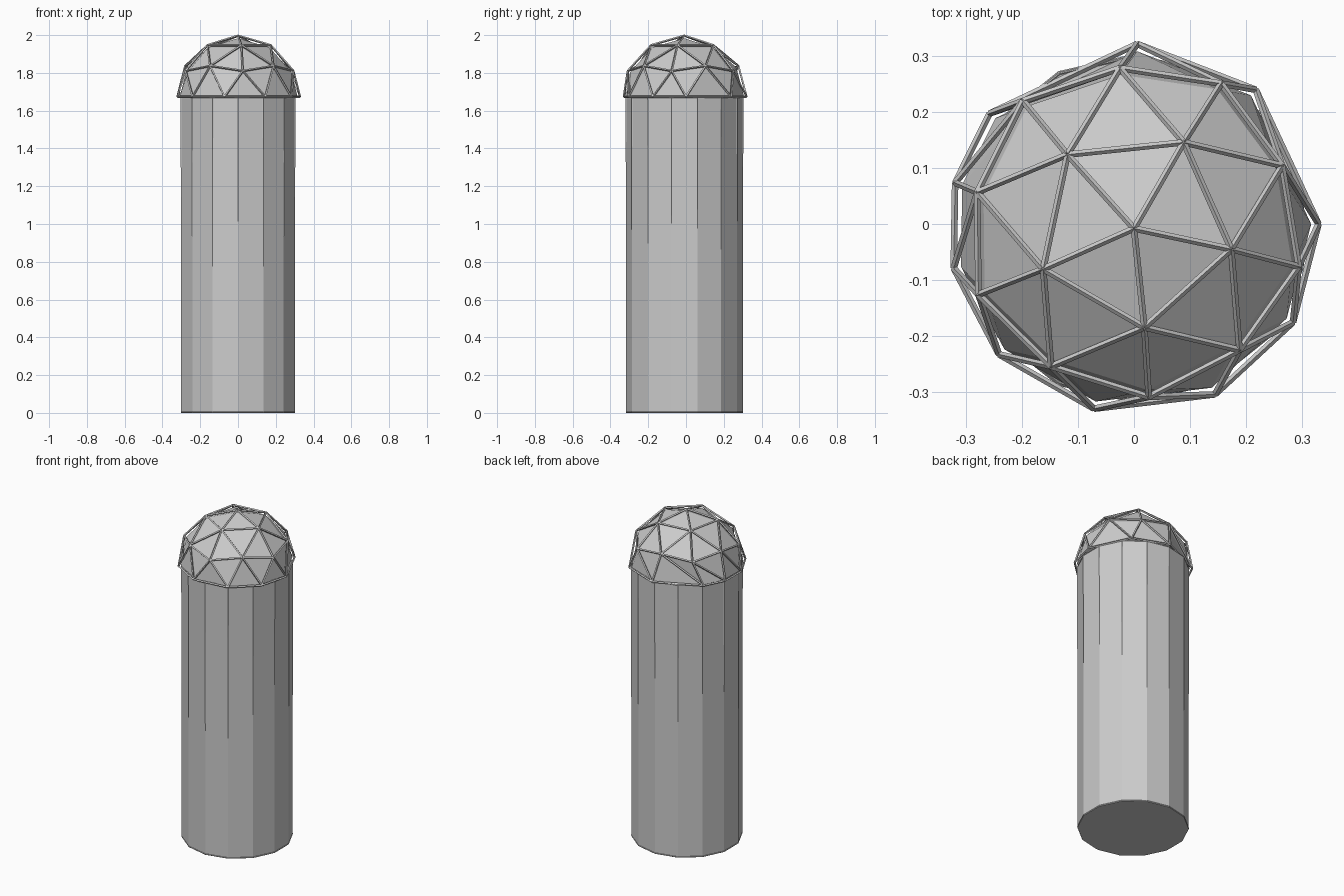
import bpy, bmesh
from math import radians, sin, cos
from mathutils import Vector

if "Cube" in bpy.data.objects:
    bpy.data.objects.remove(bpy.data.objects["Cube"])

CY = -0.008                      # axis of the tower in y
CENTRE = Vector((0, CY, 1.66))   # centre of the dome sphere


def make_object(name, bm):
    bmesh.ops.recalc_face_normals(bm, faces=bm.faces)
    mesh = bpy.data.meshes.new(name)
    bm.to_mesh(mesh)
    bm.free()
    ob = bpy.data.objects.new(name, mesh)
    bpy.context.collection.objects.link(ob)
    return ob


def polar(r, deg, z):
    return Vector((r * cos(radians(deg)), CY + r * sin(radians(deg)), z))


def add_strut(bm, a, b, r, sides=4):
    d = b - a
    res = bmesh.ops.create_cone(bm, cap_ends=True, segments=sides,
                                radius1=r, radius2=r, depth=d.length)
    rot = d.to_track_quat('Z', 'Y')
    for v in res['verts']:
        v.co = rot @ v.co + (a + b) / 2


# geodesic dome layout: pole, ring of 5, ring of 10, slightly skewed base ring
R = 0.337
pole = Vector((0, CY, CENTRE.z + R))
ring1 = [polar(R * .5257, 60 + 72 * k, CENTRE.z + R * .8507) for k in range(5)]
ring2 = [polar(R * (.894 if k % 2 == 0 else .8507), 59 + 36 * k,
               CENTRE.z + R * (.447 if k % 2 == 0 else .5257)) for k in range(10)]
base_angles = [89, 141.5, 165.7, 192.4, 223, 257.5, 296, 329.5, 361.4, 408.7]
base = [polar(.329, a, 1.674) for a in base_angles]
points = [pole] + ring1 + ring2 + base

faces = []
for k in range(5):
    n = (k + 1) % 5
    a, b = 1 + k, 1 + n
    c, d, e = 6 + 2 * k, 7 + 2 * k, 6 + 2 * n
    faces += [(0, a, b), (a, c, d), (a, d, b), (b, d, e)]
for k in range(10):
    n = (k + 1) % 10
    faces += [(6 + k, 16 + k, 6 + n), (6 + n, 16 + k, 16 + n)]

# dome panels, set a little inside the frame
bm = bmesh.new()
vs = [bm.verts.new(CENTRE + (p - CENTRE) * 0.96) for p in points]
for f in faces:
    bm.faces.new([vs[i] for i in f])
make_object("dome_panels", bm)

# dome frame struts
edges = {tuple(sorted((f[i], f[i - 1]))) for f in faces for i in range(3)}
bm = bmesh.new()
for a, b in sorted(edges):
    add_strut(bm, points[a], points[b], 0.0058)
make_object("dome_frame", bm)

# fourteen-sided shaft
N, RS, TOP = 14, 0.309, 1.674
corners = [-90 + 360 / N * k for k in range(N)]
bm = bmesh.new()
low = [bm.verts.new(polar(RS, a, 0)) for a in corners]
high = [bm.verts.new(polar(RS, a, TOP)) for a in corners]
for k in range(N):
    n = (k + 1) % N
    bm.faces.new((low[k], low[n], high[n], high[k]))
bm.faces.new(low[::-1])
bm.faces.new(high)
make_object("shaft", bm)

# thin ribs on the shaft corners, sinking into the wall lower down, and rims
bm = bmesh.new()
for k, a in enumerate(corners):
    nxt = corners[(k + 1) % N]
    add_strut(bm, polar(RS - .006, a, .006), polar(RS - .001, a, TOP), 0.004)
    add_strut(bm, polar(RS - .003, a, .005), polar(RS - .003, nxt, .005), 0.005)
    add_strut(bm, polar(RS - .003, a, TOP - .003), polar(RS - .003, nxt, TOP - .003), 0.005)
make_object("shaft_ribs", bm)
